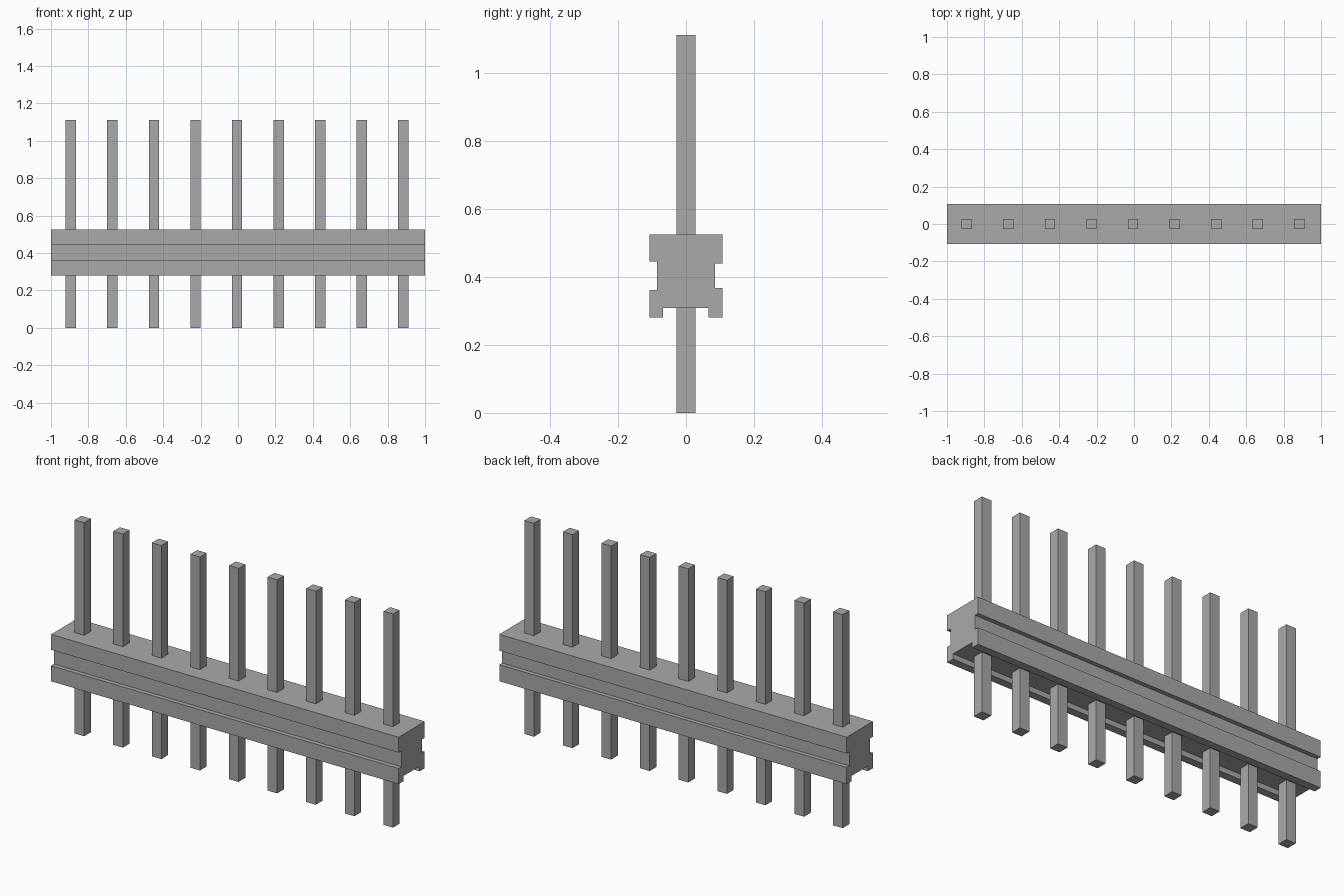
import bpy
import bmesh

if "Cube" in bpy.data.objects:
    bpy.data.objects.remove(bpy.data.objects["Cube"], do_unlink=True)

# Single flat colour
GREY = (0.4, 0.4, 0.4, 1.0)
grey = bpy.data.materials.new("Grey")
grey.use_nodes = True
grey.diffuse_color = GREY
grey.node_tree.nodes["Principled BSDF"].inputs["Base Color"].default_value = GREY


def extrude_profile(name, points, offset):
    """Make a solid by extruding a flat outline along an offset vector."""
    bm = bmesh.new()
    face = bm.faces.new([bm.verts.new(p) for p in points])
    result = bmesh.ops.extrude_face_region(bm, geom=[face], use_keep_orig=True)
    moved = [g for g in result["geom"] if isinstance(g, bmesh.types.BMVert)]
    bmesh.ops.translate(bm, verts=moved, vec=offset)
    bmesh.ops.recalc_face_normals(bm, faces=bm.faces)
    mesh = bpy.data.meshes.new(name)
    bm.to_mesh(mesh)
    bm.free()
    mesh.materials.append(grey)
    obj = bpy.data.objects.new(name, mesh)
    bpy.context.collection.objects.link(obj)
    return obj


# Housing: side grooves and an open channel underneath, as (y, z)
housing = [
    (-0.108, 0.525), (-0.108, 0.445), (-0.085, 0.445), (-0.085, 0.362),
    (-0.108, 0.362), (-0.108, 0.281), (-0.067, 0.281), (-0.067, 0.308),
    (0.066, 0.308), (0.066, 0.281), (0.107, 0.281), (0.107, 0.367),
    (0.085, 0.367), (0.085, 0.440), (0.107, 0.440), (0.107, 0.525),
]
extrude_profile("housing", [(-1.0, y, z) for y, z in housing], (2.0, 0, 0))

# Row of square pins passing through the housing
PIN_COUNT, PITCH, HALF, HEIGHT = 9, 0.2222, 0.0275, 1.111
for i in range(PIN_COUNT):
    x = -0.005 + (i - (PIN_COUNT - 1) / 2) * PITCH
    corners = [(x - HALF, -HALF, 0), (x + HALF, -HALF, 0),
               (x + HALF, HALF, 0), (x - HALF, HALF, 0)]
    extrude_profile(f"pin_{i + 1}", corners, (0, 0, HEIGHT))
